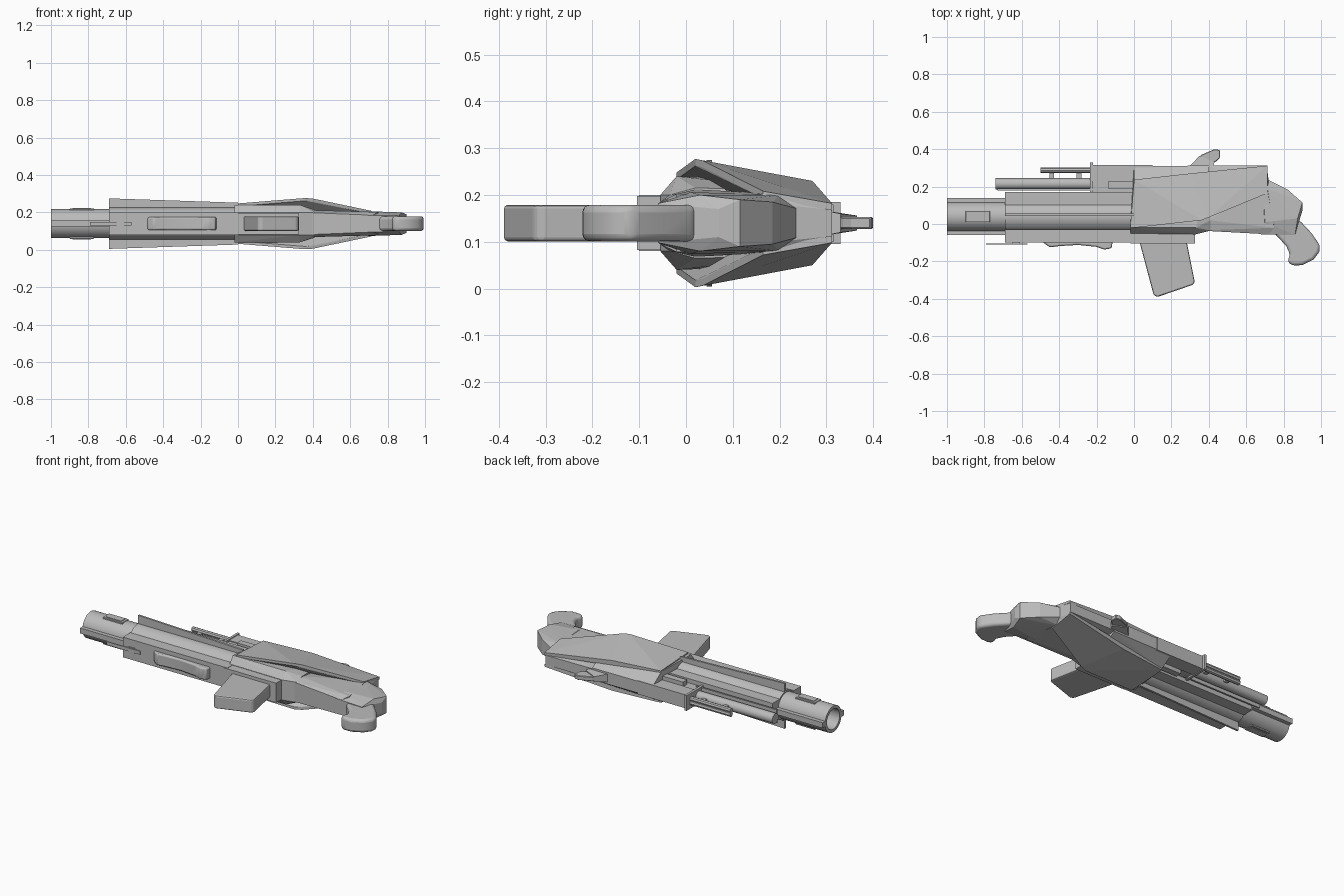
import bpy, bmesh, math
from mathutils import Matrix

cube = bpy.data.objects.get("Cube")
if cube:
    bpy.data.objects.remove(cube, do_unlink=True)

MID = 0.14  # height of the symmetry plane
grey = bpy.data.materials.new("metal_grey")
grey.use_nodes = True
colour = (0.5, 0.5, 0.5, 1)
grey.diffuse_color = colour
grey.node_tree.nodes["Principled BSDF"].inputs["Base Color"].default_value = colour


def finish(name, bm, bevel=0, segments=1, smooth=False):
    bmesh.ops.recalc_face_normals(bm, faces=bm.faces[:])
    mesh = bpy.data.meshes.new(name)
    bm.to_mesh(mesh)
    bm.free()
    obj = bpy.data.objects.new(name, mesh)
    bpy.context.collection.objects.link(obj)
    mesh.materials.append(grey)
    if bevel:
        mod = obj.modifiers.new("bevel", "BEVEL")
        mod.width, mod.segments = bevel, segments
        mod.limit_method = "ANGLE"
    if smooth:
        bpy.ops.object.select_all(action="DESELECT")
        obj.select_set(True)
        bpy.context.view_layer.objects.active = obj
        bpy.ops.object.shade_smooth_by_angle(angle=math.radians(35))
    return obj


def slab(name, outline, half, bevel=0, segments=1, mid=MID, smooth=False):
    """Side outline extruded evenly about the given height."""
    bm = bmesh.new()
    face = bm.faces.new([bm.verts.new((x, y, mid - half)) for x, y in outline])
    ext = bmesh.ops.extrude_face_region(bm, geom=[face])
    for v in ext["geom"]:
        if isinstance(v, bmesh.types.BMVert):
            v.co.z = mid + half
    return finish(name, bm, bevel, segments, smooth)


def box(name, x0, x1, y0, y1, half, bevel=0, mid=MID):
    return slab(name, [(x0, y0), (x1, y0), (x1, y1), (x0, y1)], half, bevel, mid=mid)


def hull(name, points):
    """Faceted solid around a list of points."""
    bm = bmesh.new()
    for p in points:
        bm.verts.new(p)
    bmesh.ops.convex_hull(bm, input=bm.verts[:])
    loose = [v for v in bm.verts if not v.link_faces]
    bmesh.ops.delete(bm, geom=loose, context="VERTS")
    bmesh.ops.dissolve_limit(bm, angle_limit=0.02, verts=bm.verts[:], edges=bm.edges[:])
    return finish(name, bm)


def mirrored(points):
    return [(x, y, MID + s * h) for x, y, h in points for s in (1, -1)]


def rod(name, x0, x1, y, radius, z=MID, sides=16):
    bm = bmesh.new()
    place = Matrix.Translation(((x0 + x1) / 2, y, z)) @ Matrix.Rotation(math.pi / 2, 4, "Y")
    bmesh.ops.create_cone(bm, cap_ends=True, segments=sides, radius1=radius,
                          radius2=radius, depth=x1 - x0, matrix=place)
    return finish(name, bm, smooth=True)


def tube(name, profile, y, sides=32):
    """Closed ring profile of (x, radius) spun round the x axis."""
    bm = bmesh.new()
    rings = []
    for i in range(sides):
        a = math.tau * i / sides
        rings.append([bm.verts.new((x, y + r * math.cos(a), MID + r * math.sin(a)))
                      for x, r in profile])
    n = len(profile)
    for i in range(sides):
        a, b = rings[i], rings[(i + 1) % sides]
        for j in range(n):
            bm.faces.new((a[j], a[(j + 1) % n], b[(j + 1) % n], b[j]))
    return finish(name, bm, smooth=True)


# Barrel with a deep bore, flanges above and below, and side plates
tube("barrel", [(-1, 0.078), (-0.69, 0.078), (-0.69, 0.086), (0.05, 0.086),
                (0.05, 0.01), (-0.7, 0.01), (-0.7, 0.06), (-1, 0.06)], 0.04)
box("lower_barrel_flange", -1, -0.68, -0.06, -0.03, 0.016)
box("upper_barrel_flange", -1, -0.68, 0.11, 0.14, 0.016)
for side, s in (("left", 1), ("right", -1)):
    box("barrel_plate_" + side, -0.9, -0.77, 0.01, 0.07, 0.006, 0.002, MID + s * 0.075)
    box("barrel_plate_inset_" + side, -0.885, -0.785, 0.02, 0.06, 0.003, 0, MID + s * 0.081)

# Long tapered fins either side of the barrel
hull("side_fins", mirrored([(x, y, h) for x, h in ((-0.69, 0.135), (0, 0.112))
                            for y in (0.044, 0.056)]))

# Fore end rails and hand pad
box("lower_rail", -0.69, 0, -0.1, -0.03, 0.06)
box("upper_rail", -0.69, 0, 0.09, 0.17, 0.06)
box("front_strip", -0.79, -0.57, -0.109, -0.103, 0.01)
box("front_strip_mount", -0.65, -0.61, -0.105, -0.09, 0.015)
slab("hand_pad", [(-0.49, -0.07), (-0.485, -0.1), (-0.45, -0.125), (-0.4, -0.118),
                  (-0.3, -0.112), (-0.2, -0.122), (-0.16, -0.137), (-0.12, -0.13),
                  (-0.11, -0.07)], 0.035, 0.008, 2, smooth=True)

# Upper rod, sight rails and their mounts
rod("upper_rod", -0.74, -0.2, 0.215, 0.03)
box("upper_rod_rib", -0.73, -0.2, 0.18, 0.19, 0.04)
for side, s in (("left", 1), ("right", -1)):
    rod("sight_rail_" + side, -0.5, -0.2, 0.287, 0.014, MID + s * 0.012, 8)
for i, x in enumerate((-0.44, -0.295)):
    box("sight_post_" + str(i), x - 0.013, x + 0.013, 0.235, 0.28, 0.012)
box("sight_bracket", -0.235, -0.22, 0.13, 0.33, 0.045)
box("upper_block", -0.22, 0.1, 0.23, 0.315, 0.04)
box("upper_block_recess", -0.22, 0.1, 0.13, 0.24, 0.035)
box("bolt", -0.14, 0.1, 0.19, 0.228, 0.062)

# Receiver core, front bulge and angular rear
hull("receiver_front", mirrored([
    (-0.02, -0.05, 0.06), (0.33, -0.055, 0.06), (-0.02, -0.02, 0.1), (0.33, -0.02, 0.1),
    (0.41, -0.035, 0.06), (0.41, 0.02, 0.075), (0, 0.23, 0.09), (0.4, 0.25, 0.07),
    (0, 0.31, 0.035), (0.4, 0.312, 0.035)]))
hull("receiver_rear", mirrored([
    (0.35, -0.035, 0.06), (0.72, -0.055, 0.045), (0.4, 0.02, 0.072), (0.4, 0.312, 0.03),
    (0.71, 0.312, 0.028), (0.71, 0.2, 0.062), (0.75, -0.02, 0.062)]))
hull("rear_cap", mirrored([
    (0.68, -0.055, 0.045), (0.86, -0.06, 0.042), (0.7, 0.01, 0.066), (0.875, 0.03, 0.06),
    (0.9, 0.07, 0.03), (0.9, 0.115, 0.05), (0.82, 0.185, 0.045), (0.71, 0.24, 0.03),
    (0.69, 0.2, 0.06)]))

# Flared side panels overhanging the receiver
panel = [(0, -0.02, 0.108), (0.36, 0.02, 0.137), (0.4, 0.035, 0.134),
         (0.715, 0.165, 0.068), (0.715, 0.312, 0.042), (0.3, 0.27, 0.09), (0, 0.237, 0.095)]
for side, s in (("left", 1), ("right", -1)):
    hull("side_panel_" + side, [(x, y, MID + s * (h - d)) for x, y, h in panel
                                for d in (0, 0.015)])

# Magazine and its well
box("magazine_well", -0.02, 0.325, -0.105, -0.03, 0.058)
slab("magazine", [(0.02, -0.06), (0.275, -0.06), (0.325, -0.31), (0.315, -0.325),
                  (0.125, -0.39), (0.105, -0.38)], 0.039, 0.008, 2)

# Curved rear grip
slab("grip", [(0.73, -0.03), (0.77, -0.07), (0.815, -0.12), (0.835, -0.165), (0.82, -0.2),
              (0.845, -0.222), (0.9, -0.22), (0.96, -0.19), (0.99, -0.15), (0.995, -0.115),
              (0.95, -0.05), (0.885, 0.02), (0.8, 0.04)], 0.039, 0.016, 3, smooth=True)

# Swept hook on the top edge
hull("hook_base", mirrored([(0.29, 0.3, 0.026), (0.42, 0.3, 0.026), (0.35, 0.365, 0.016),
                            (0.43, 0.33, 0.02)]))
slab("hook", [(0.32, 0.325), (0.36, 0.37), (0.43, 0.4), (0.46, 0.395), (0.46, 0.355),
              (0.44, 0.335), (0.4, 0.315)], 0.013, 0.003)
